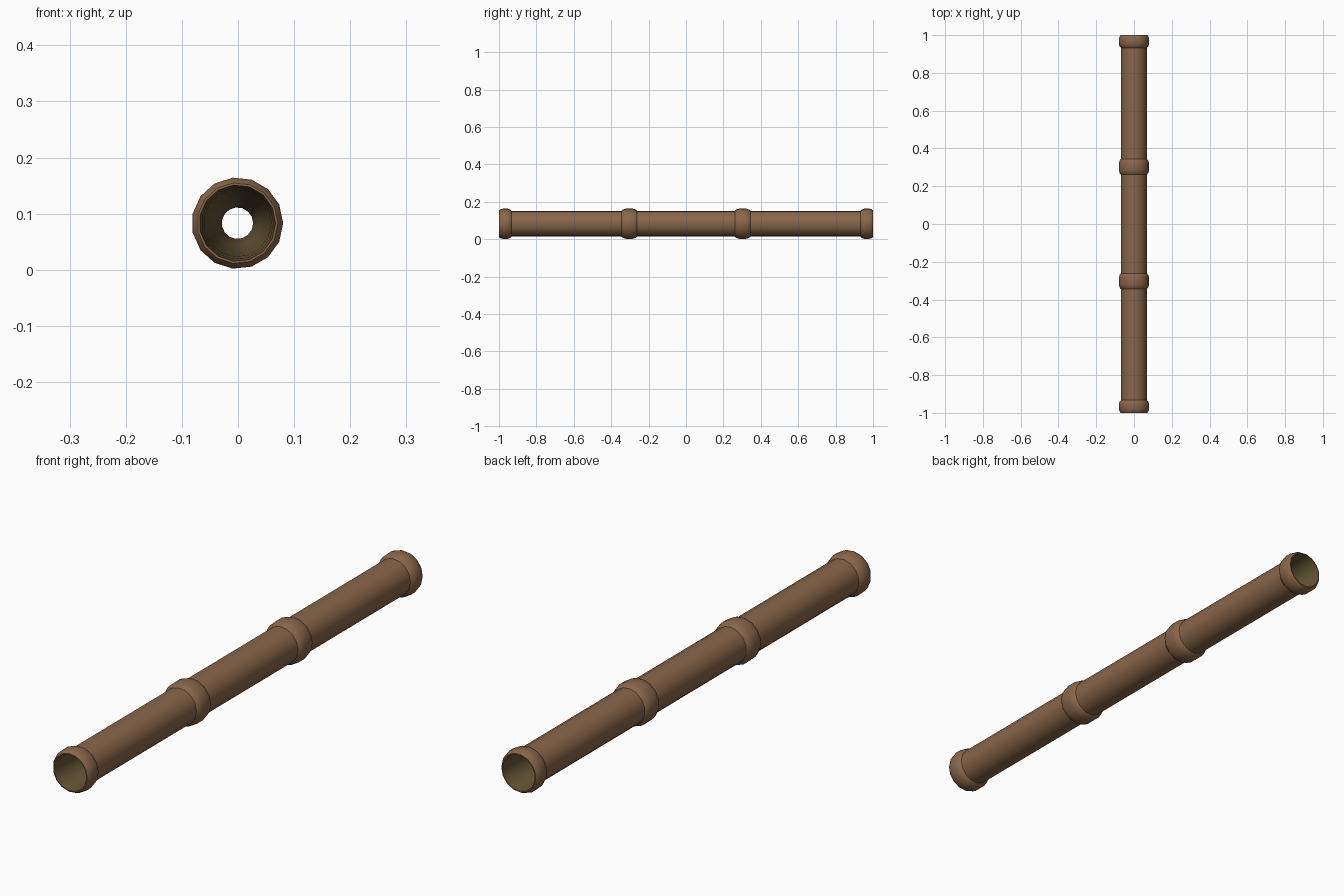
import bpy, bmesh, math

if "Cube" in bpy.data.objects:
    bpy.data.objects.remove(bpy.data.objects["Cube"])

CX, CZ = -0.001, 0.083
SIDES = 15

def material(name, rgb):
    m = bpy.data.materials.new(name)
    m.diffuse_color = (*rgb, 1)
    m.use_nodes = True
    m.node_tree.nodes["Principled BSDF"].inputs["Base Color"].default_value = m.diffuse_color
    return m

brown = material("pipe brown", (0.25, 0.132, 0.067))
olive = material("inner olive", (0.135, 0.094, 0.037))

def lathe(name, profile, mat, inward=False):
    """Revolve (y, radius) points around the pipe axis."""
    bm = bmesh.new()
    rings = []
    for y, r in profile:
        rings.append([bm.verts.new((CX + r * math.cos(2 * math.pi * k / SIDES), y,
                                    CZ + r * math.sin(2 * math.pi * k / SIDES)))
                      for k in range(SIDES)])
    for a, b in zip(rings, rings[1:]):
        for k in range(SIDES):
            n = (k + 1) % SIDES
            f = [a[k], b[k], b[n], a[n]]
            bm.faces.new(f[::-1] if inward else f)
    me = bpy.data.meshes.new(name)
    bm.to_mesh(me)
    bm.free()
    me.materials.append(mat)
    ob = bpy.data.objects.new(name, me)
    bpy.context.collection.objects.link(ob)
    bpy.ops.object.select_all(action='DESELECT')
    ob.select_set(True)
    bpy.context.view_layer.objects.active = ob
    bpy.ops.object.shade_smooth_by_angle(angle=math.radians(40))
    return ob

# outer wall, in three lengths between the collars
for i, (y0, y1) in enumerate([(-0.99, -0.305), (-0.305, 0.305), (0.305, 0.99)]):
    lathe(f"tube_section_{i + 1}", [(y0, 0.069), (y1, 0.069)], brown)

# rounded collars at the joints
for s in (-1, 1):
    pts = [(-0.043, 0.068), (-0.034, 0.0765), (-0.018, 0.081),
           (0.018, 0.081), (0.034, 0.0765), (0.043, 0.068)]
    lathe("joint_collar", [(s * 0.303 + y, r) for y, r in pts], brown)

# rounded lips at the open ends
lip = [(-1.0, 0.068), (-1.0, 0.072), (-0.991, 0.078), (-0.978, 0.0815),
       (-0.955, 0.0815), (-0.94, 0.077), (-0.931, 0.068)]
lathe("end_lip_front", lip, brown)
lathe("end_lip_back", [(-y, r) for y, r in reversed(lip)], brown)

# hollow inside, pinched at the joints
half = [(-1.0, 0.068), (-0.96, 0.064), (-0.85, 0.060), (-0.5, 0.050),
        (-0.36, 0.040), (-0.303, 0.028), (-0.24, 0.040)]
lathe("inner_wall", half + [(-y, r) for y, r in reversed(half)], olive, inward=True)
